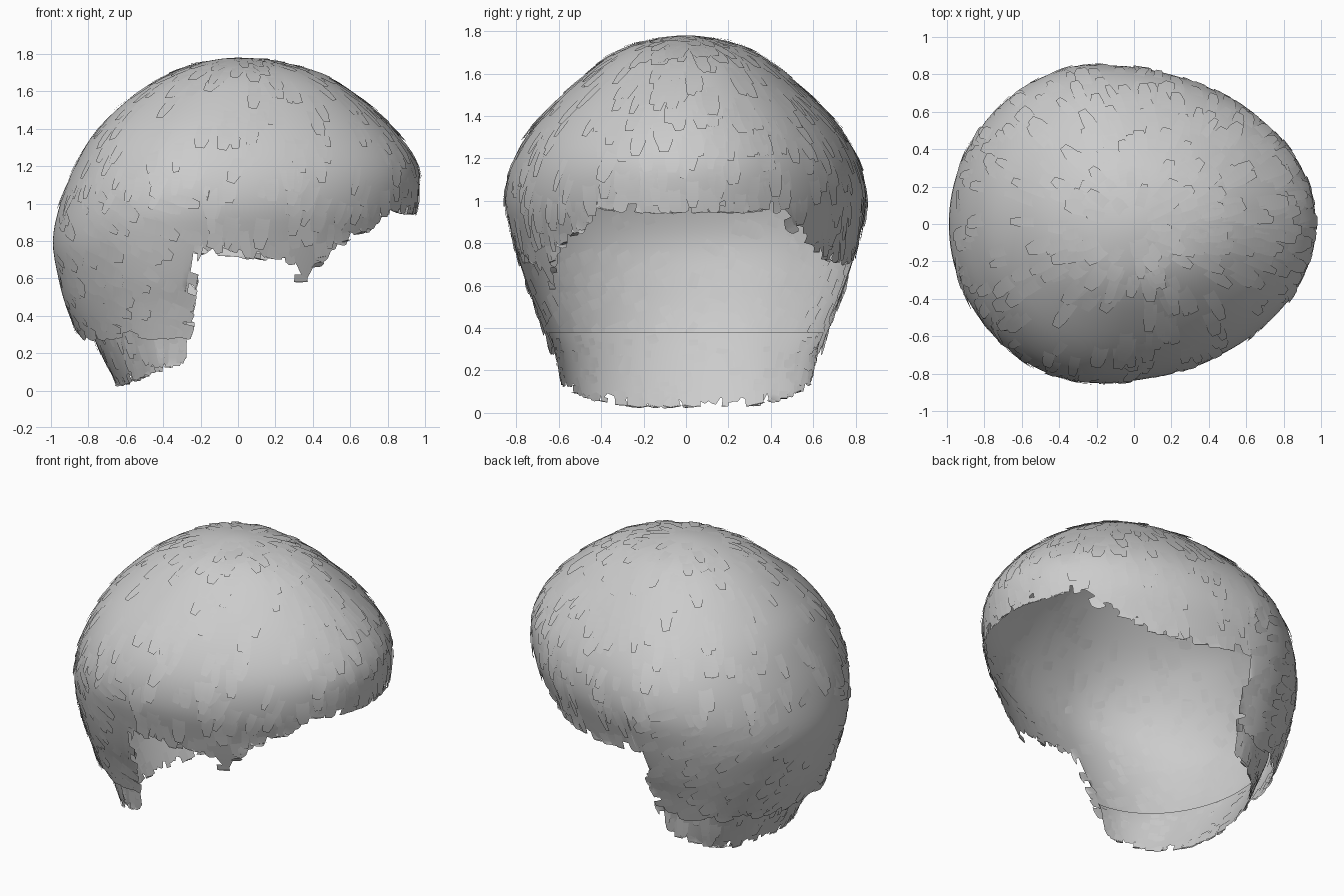
import bpy, bmesh, random
from math import sin, cos, radians, pi
from mathutils import Vector

random.seed(4)
if "Cube" in bpy.data.objects:
    bpy.data.objects.remove(bpy.data.objects["Cube"], do_unlink=True)

hair = bpy.data.materials.new("light_grey_hair")
hair.use_nodes = True
GREY = (0.6, 0.6, 0.6, 1)
hair.diffuse_color = GREY
hair.node_tree.nodes["Principled BSDF"].inputs["Base Color"].default_value = GREY

# Horizontal sections: height, rear x, face-side x, half width, centre x
CAP = [(1.78, 0, 0, 0, 0), (1.76, -.17, .2, .16, 0), (1.71, -.33, .4, .31, -.02),
       (1.6, -.53, .6, .47, -.05), (1.4, -.75, .83, .68, -.12),
       (1.2, -.87, .96, .81, -.17), (1.0, -.95, .96, .85, -.2),
       (.8, -.99, .9, .81, -.23), (.6, -.96, .86, .75, -.25),
       (.45, -.92, .85, .69, -.27), (.3, -.86, .85, .64, -.28)]
NAPE = [(.38, -.81, 0, .65, -.28), (.3, -.78, 0, .62, -.28),
        (.15, -.71, 0, .59, -.28), (0, -.63, 0, .55, -.29)]
# Hem heights by angle from the face
CAP_HEM = [(0, .97), (20, .97), (28, .99), (40, .86), (55, .75), (70, .73),
           (90, .76), (90.5, .32), (180, .31)]
NAPE_HEM = [(80, .2), (100, .15), (125, .1), (150, .06), (180, .06)]


def lerp_table(table, k):
    for (a, p), (b, q) in zip(table, table[1:]):
        if k <= b:
            return p + (q - p) * max(0, (k - a) / (b - a))
    return table[-1][1]


def section(rows, v):
    """Smoothly interpolated section at row position v."""
    def row(i):
        if i < 0:
            z, b, f, w, c = rows[-i]
            return (z, -b, -f, -w, c) if rows is CAP else rows[0]
        return rows[min(i, len(rows) - 1)]
    i = min(int(v), len(rows) - 2)
    t = v - i
    return [.5 * (2 * b + (c - a) * t + (2 * a - 5 * b + 4 * c - d) * t * t
                  + (3 * b - a - 3 * c + d) * t ** 3)
            for a, b, c, d in zip(row(i - 1), row(i), row(i + 1), row(i + 2))]


def point(rows, ang, v):
    z, back, front, w, c = section(rows, max(0, v))
    reach = front - c if cos(ang) > 0 else c - back
    return Vector((c + reach * cos(ang), w * sin(ang), z))


def hem_row(rows, hem, ang):
    """Row position of the hem at an angle."""
    deg = ang * 180 / pi
    z = lerp_table(hem, abs(deg))
    if rows is CAP:
        z -= max(0, .17 * (1 - abs(deg + 57) / 6))   # pointed sideburn
    table = [(-r[0], i) for i, r in enumerate(rows)]
    return lerp_table(table, -z)


def finish(name, bm):
    mesh = bpy.data.meshes.new(name)
    bm.to_mesh(mesh)
    bm.free()
    ob = bpy.data.objects.new(name, mesh)
    bpy.context.collection.objects.link(ob)
    mesh.materials.append(hair)
    bpy.ops.object.select_all(action='DESELECT')
    ob.select_set(True)
    bpy.context.view_layer.objects.active = ob
    bpy.ops.object.shade_smooth_by_angle(angle=radians(40))
    return ob


def sheet(name, rows, hem, start, end, cols, count):
    """Curved sheet that stops at a ragged hem."""
    bm = bmesh.new()
    grid = []
    for i in range(cols + 1):
        ang = radians(start + (end - start) * i / cols)
        stop = hem_row(rows, hem, ang)
        if 0 < i < cols:
            stop += random.uniform(-.15, .1)
        stop = min(stop, len(rows) - 1)
        grid.append([bm.verts.new(point(rows, ang, min(stop, (len(rows) - 1) * j / count)))
                     for j in range(count + 1)])
    for a, b in zip(grid, grid[1:]):
        for j in range(count):
            bm.faces.new((a[j], a[j + 1], b[j + 1], b[j]))
    bmesh.ops.remove_doubles(bm, verts=bm.verts, dist=.0005)
    bmesh.ops.dissolve_degenerate(bm, edges=bm.edges, dist=.0005)
    return finish(name, bm)


def locks(name, rows, hem, start, end, amount, size):
    """Thin overlapping locks laid over a sheet, lifting toward their tips."""
    bm = bmesh.new()
    last = len(rows) - 1
    for _ in range(amount):
        ang = radians(random.uniform(start, end))
        stop = hem_row(rows, hem, ang)
        v = stop * random.random() ** .7
        side = 1 if ang > 0 else -1
        low = rows is CAP and abs(ang) > pi / 2 and v > 5.5
        # The lower rear locks sweep toward the face, the rest fall from the crown
        turn = -side * random.uniform(.15, .3) if low else random.uniform(-.06, .06)
        drop = random.uniform(.2, .5) if low else random.uniform(.7, 1.1)
        width = random.uniform(.6, 1.2) * size
        lift = random.uniform(.006, .016)
        pairs = []
        for k in range(5):
            s = k / 4
            a, r = ang + turn * s, v + drop * s
            if low and abs(a) < pi / 2 - .03:
                a = side * (pi / 2 - .03)
            r = min(max(r, .05), last, hem_row(rows, hem, a) + .12 if not low else last)
            p = point(rows, a, r)
            du = point(rows, a + .01, r) - point(rows, a - .01, r)
            dv = point(rows, a, min(r + .02, last)) - point(rows, a, r - .02)
            n = dv.cross(du).normalized()
            if n.dot(p - Vector((-.15, 0, .9))) < 0:
                n.negate()
            along = du.normalized() * turn * .85 + dv.normalized() * drop * .2
            across = along.cross(n).normalized() * width * (.5 if k < 4 else .3)
            p += n * (-.004 + lift * s)
            pairs.append((bm.verts.new(p + across), bm.verts.new(p - across)))
        for (a, b), (c, d) in zip(pairs, pairs[1:]):
            bm.faces.new((a, b, d, c))
    bmesh.ops.remove_doubles(bm, verts=bm.verts, dist=.0001)
    bmesh.ops.recalc_face_normals(bm, faces=bm.faces)
    return finish(name, bm)


# Main cap of hair, open at the face and below
sheet("hair_cap", CAP, CAP_HEM, -180, 180, 180, 40)
locks("hair_locks", CAP, CAP_HEM, -180, 180, 800, .07)

# Shorter inner layer over the nape, in two mirrored halves
for label, sign in (("left", 1), ("right", -1)):
    sheet("nape_" + label, NAPE, NAPE_HEM, sign * 89, sign * 180, 50, 8)
    locks("nape_locks_" + label, NAPE, NAPE_HEM, sign * 92, sign * 180, 50, .05)
